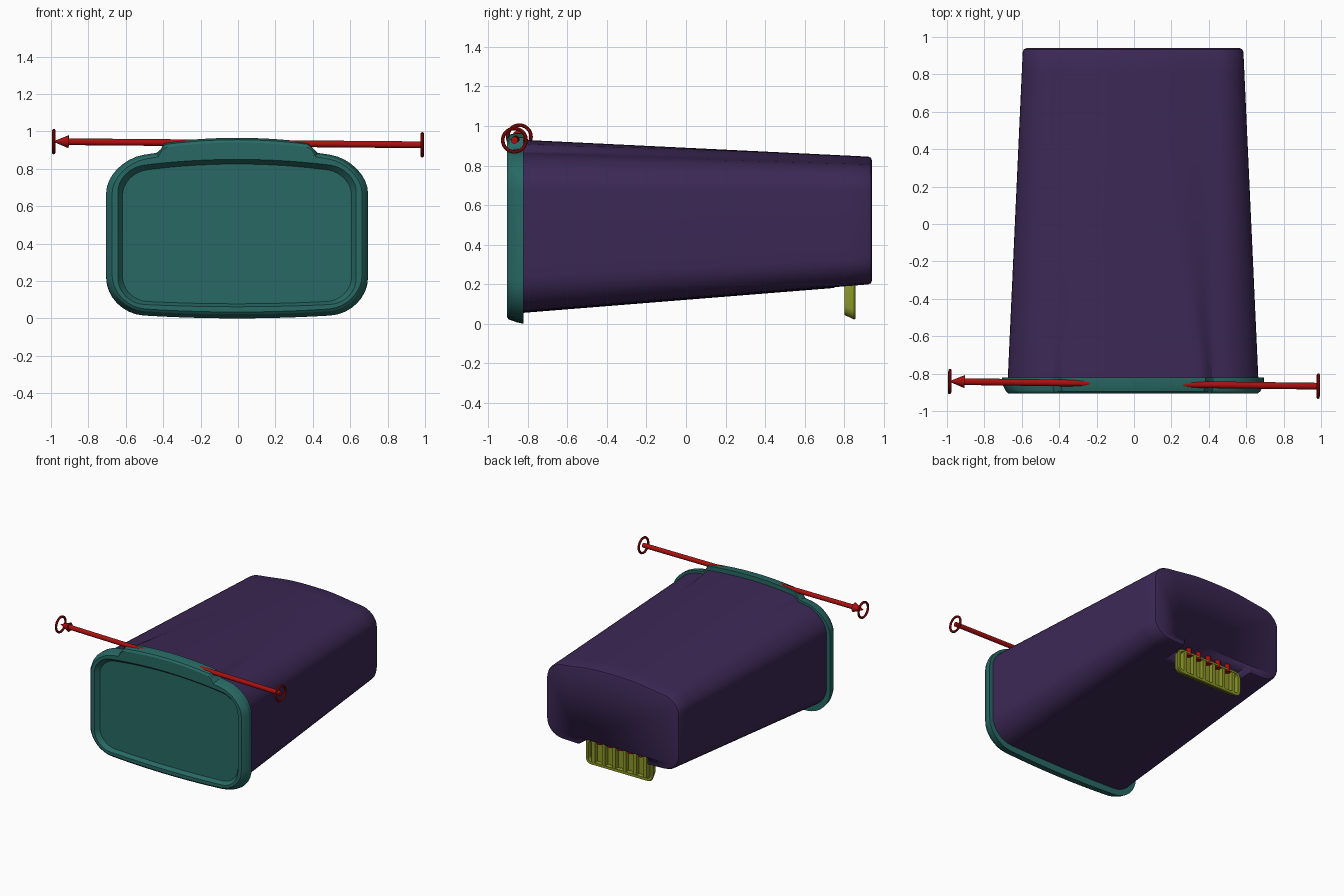
import bpy, bmesh, math
from mathutils import Vector

if "Cube" in bpy.data.objects:
    bpy.data.objects.remove(bpy.data.objects["Cube"], do_unlink=True)

CX = -0.005  # side-to-side centre of the bin


def material(name, rgb):
    m = bpy.data.materials.new(name)
    m.use_nodes = True
    m.diffuse_color = (*rgb, 1)
    m.node_tree.nodes["Principled BSDF"].inputs["Base Color"].default_value = (*rgb, 1)
    return m


PURPLE = material("dark purple", (0.045, 0.021, 0.091))
TEAL = material("teal", (0.021, 0.141, 0.127))
RED = material("red", (0.4, 0.005, 0.005))
OLIVE = material("olive", (0.262, 0.305, 0.021))


def finish(name, bm, mat, angle=35):
    bmesh.ops.recalc_face_normals(bm, faces=bm.faces)
    me = bpy.data.meshes.new(name)
    bm.to_mesh(me)
    bm.free()
    ob = bpy.data.objects.new(name, me)
    bpy.context.collection.objects.link(ob)
    me.materials.append(mat)
    bpy.ops.object.select_all(action="DESELECT")
    ob.select_set(True)
    bpy.context.view_layer.objects.active = ob
    bpy.ops.object.shade_smooth_by_angle(angle=math.radians(angle))
    return ob


def outline(y, w, z0, z1, r, top_bow=0, low_bow=0, hump=0, blend=0.03):
    """Rounded rectangle in a y plane with bowed top and bottom and a raised middle."""
    pts = []
    corners = [(w - r, z0 + r, -90), (w - r, z1 - r, 0),
               (r - w, z1 - r, 90), (r - w, z0 + r, 180)]
    for i, (cx, cz, start) in enumerate(corners):
        for k in range(9):
            a = math.radians(start + k * 90 / 8)
            pts.append((cx + r * math.cos(a), cz + r * math.sin(a)))
        if i in (1, 3):  # extra points along the top and bottom
            end = -cx
            z = pts[-1][1]
            pts += [(cx + (end - cx) * k / 44, z) for k in range(1, 44)]
    mid, half = (z0 + z1) / 2, (z1 - z0) / 2
    ring = []
    for x, z in pts:
        f = (z - mid) / half
        z += (low_bow if f < 0 else -top_bow) * abs(f) * (x / w) ** 2
        if f > 0.9:
            t = min(1, max(0, (0.42 - abs(x)) / blend))
            z += hump * t * t * (3 - 2 * t)
        ring.append(Vector((x + CX, y, z)))
    return ring


def loft(name, rings, mat, angle=35):
    bm = bmesh.new()
    loops = [[bm.verts.new(p) for p in ring] for ring in rings]
    for a, b in zip(loops, loops[1:]):
        for i in range(len(a)):
            j = (i + 1) % len(a)
            bm.faces.new((a[i], a[j], b[j], b[i]))
    bm.faces.new(loops[0])
    bm.faces.new(loops[-1])
    return finish(name, bm, mat, angle)


def box(name, lo, hi, mat):
    bm = bmesh.new()
    bmesh.ops.create_cube(bm, size=1)
    lo, hi = Vector(lo), Vector(hi)
    for v in bm.verts:
        v.co = (lo + hi) / 2 + v.co * (hi - lo)
    return finish(name, bm, mat)


def rod(name, a, b, r1, r2, mat):
    a, b = Vector(a), Vector(b)
    bm = bmesh.new()
    bmesh.ops.create_cone(bm, cap_ends=True, segments=24, radius1=r1, radius2=r2,
                          depth=(b - a).length)
    q = (b - a).to_track_quat("Z", "Y")
    for v in bm.verts:
        v.co = (a + b) / 2 + q @ v.co
    return finish(name, bm, mat)


# Tapered body, with a raised strip on top that fades toward the far end
def body_ring(t, y, inset=0):
    def mix(a, b):
        return a + (b - a) * t
    fade = max(0, 1 - t * 1.4)
    return outline(y, mix(0.67, 0.59) - inset, mix(0.055, 0.195) + inset,
                   mix(0.895, 0.833) - inset, mix(0.18, 0.13), mix(0.07, 0.045),
                   0.015, 0.012 + 0.023 * (1 - t), 0.03 + 0.25 * (1 - fade))


N = 16
rings = [body_ring(i / N, -0.83 + 1.75 * i / N) for i in range(N + 1)]
rings += [body_ring(1, 0.934, 0.006), body_ring(1, 0.94, 0.02)]
body = loft("bin_body", rings, PURPLE, 30)

# Pedal notch in the lower rear edge
cutter = box("notch_cutter", (CX - 0.31, 0.75, 0), (CX + 0.31, 1.1, 0.26), PURPLE)
cutter.hide_render = True
cut = body.modifiers.new("notch", "BOOLEAN")
cut.operation = "DIFFERENCE"
cut.solver = "EXACT"
cut.object = cutter
bpy.context.view_layer.objects.active = body
bpy.ops.object.modifier_apply(modifier=cut.name)
bpy.data.objects.remove(cutter, do_unlink=True)

# Lid: flared rim with a hinge hump and a recessed front panel
loft("lid", [
    outline(-0.82, 0.70, 0.0, 0.915, 0.20, 0.08, 0.03, 0.05),
    outline(-0.855, 0.70, 0.008, 0.915, 0.20, 0.08, 0.03, 0.05),
    outline(-0.895, 0.68, 0.022, 0.905, 0.19, 0.08, 0.03, 0.05),
    outline(-0.905, 0.668, 0.034, 0.895, 0.18, 0.08, 0.03, 0.045),
    outline(-0.905, 0.637, 0.062, 0.85, 0.14, 0.05, 0.02),
    outline(-0.87, 0.612, 0.078, 0.825, 0.13, 0.05, 0.02),
], TEAL, 25)

# Hinge axle with an arrow head at one end and a ring at each end
left_end, right_end = Vector((0.985, -0.867, 0.928)), Vector((-0.985, -0.842, 0.945))
axis = (right_end - left_end).normalized()
rod("hinge_axle", left_end, right_end - axis * 0.06, 0.018, 0.018, RED)
rod("axle_arrow_head", right_end - axis * 0.08, right_end, 0.035, 0.002, RED)
for name, centre in (("left_axle_ring", left_end), ("right_axle_ring", right_end)):
    bpy.ops.mesh.primitive_torus_add(
        major_radius=0.059, minor_radius=0.009, major_segments=40, minor_segments=10,
        location=centre, rotation=axis.to_track_quat("Z", "Y").to_euler())
    ring = bpy.context.object
    ring.name = name
    ring.data.materials.append(RED)
    bpy.ops.object.shade_smooth_by_angle()

# Pedal: framed plate with upright ribs
loft("pedal", [
    outline(0.80, 0.285, 0.045, 0.225, 0.05),
    outline(0.85, 0.30, 0.022, 0.23, 0.05),
    outline(0.857, 0.295, 0.026, 0.225, 0.045),
    outline(0.857, 0.275, 0.046, 0.21, 0.03),
    outline(0.82, 0.275, 0.046, 0.21, 0.03),
], OLIVE)
for i in range(6):
    x = CX + (i - 2.5) * 0.092
    box(f"pedal_rib_{i + 1}", (x - 0.014, 0.81, 0.04), (x + 0.014, 0.855, 0.215), OLIVE)

# Small pins above the pedal slots
for i in range(5):
    x = CX + (i - 2) * 0.092
    rod(f"pedal_pin_{i + 1}", (x, 0.84, 0.20), (x, 0.84, 0.27), 0.02, 0.02, RED)
